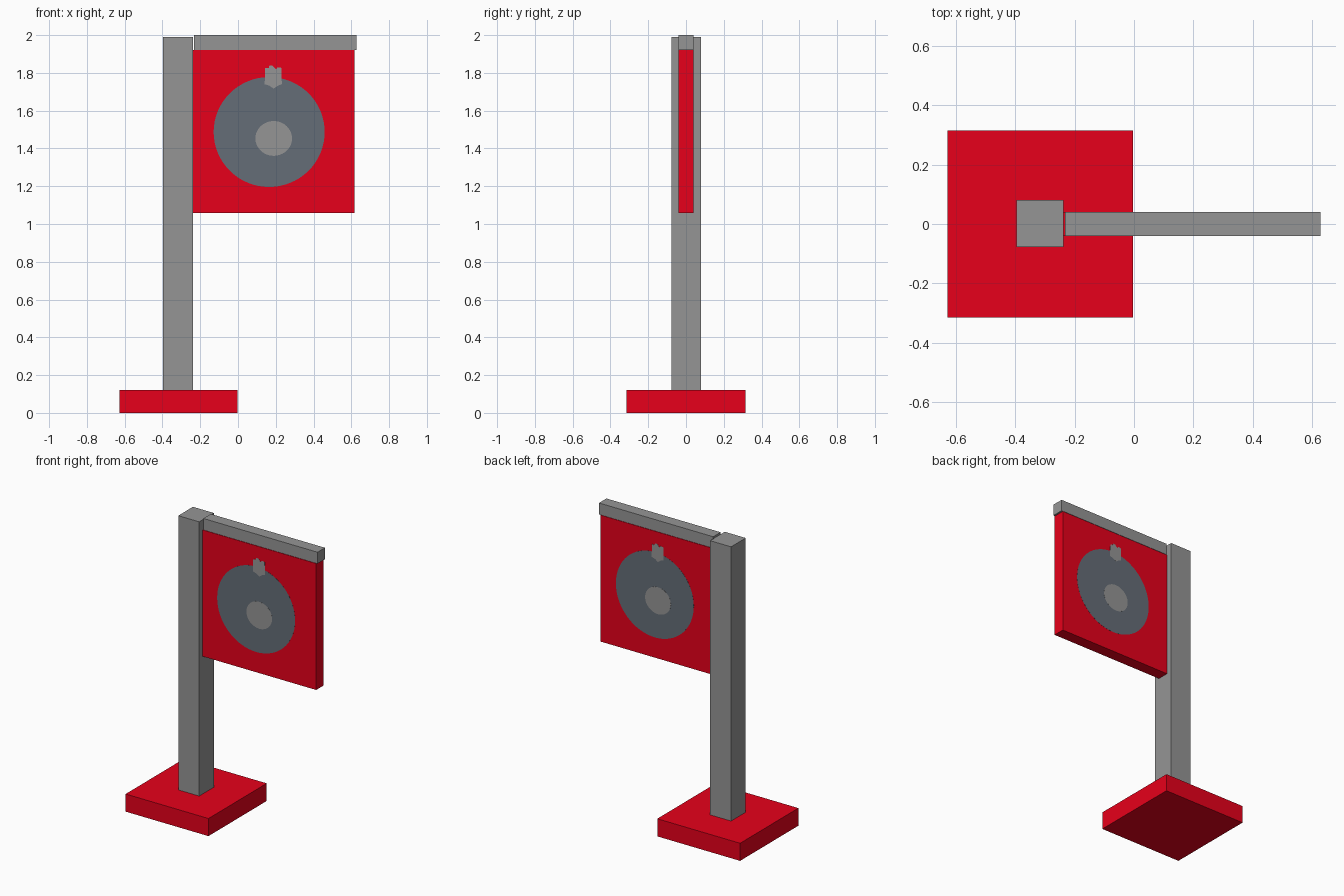
import bpy, math

if "Cube" in bpy.data.objects:
    bpy.data.objects.remove(bpy.data.objects["Cube"])


def material(name, color):
    m = bpy.data.materials.new(name)
    m.diffuse_color = (*color, 1)
    m.use_nodes = True
    m.node_tree.nodes["Principled BSDF"].inputs["Base Color"].default_value = m.diffuse_color
    return m


red = material("red", (0.80, 0.0, 0.0105))
grey = material("mid grey", (0.30, 0.30, 0.30))
slate = material("slate grey", (0.130, 0.154, 0.184))


def make(name, verts, faces, mat):
    me = bpy.data.meshes.new(name)
    me.from_pydata(verts, [], faces)
    me.materials.append(mat)
    ob = bpy.data.objects.new(name, me)
    bpy.context.collection.objects.link(ob)
    return ob


def box(name, x, y, z, mat):
    verts = [(a, b, c) for a in x for b in y for c in z]
    faces = [(0, 1, 3, 2), (4, 6, 7, 5), (0, 4, 5, 1),
             (2, 3, 7, 6), (0, 2, 6, 4), (1, 5, 7, 3)]
    return make(name, verts, faces, mat)


def ellipse(cx, cz, rx, rz, n=64):
    return [(cx + rx * math.cos(2 * math.pi * i / n),
             cz + rz * math.sin(2 * math.pi * i / n)) for i in range(n)]


PIVOT_X, HALF_Y = 0.186, 0.04


def plate(name, outline, depth, mat):
    """Thin painted plate on both panel faces; the back is turned half round."""
    n = len(outline)
    for side, label in ((1, "front"), (-1, "back")):
        verts = [(PIVOT_X + side * (x - PIVOT_X), -side * y, z)
                 for y in (HALF_Y + depth, HALF_Y - 0.001) for x, z in outline]
        faces = [tuple(range(n)), tuple(range(2 * n - 1, n - 1, -1))]
        faces += [(i, i + n, (i + 1) % n + n, (i + 1) % n) for i in range(n)]
        make(f"{label}_{name}", verts, faces, mat)


# Stand
box("base", (-0.628, -0.003), (-0.314, 0.314), (0, 0.12), red)
box("post", (-0.396, -0.238), (-0.078, 0.08), (0.12, 1.99), grey)

# Hanging sign and its top rail
box("sign_panel", (-0.238, 0.618), (-HALF_Y, HALF_Y), (1.058, 1.92), red)
box("top_rail", (-0.233, 0.628), (-HALF_Y, HALF_Y), (1.922, 2.0), grey)

# Painted shapes: disc, hub and small tab
plate("disc", ellipse(0.165, 1.487, 0.294, 0.291), 0.0005, slate)
plate("hub", ellipse(0.189, 1.453, 0.097, 0.092), 0.001, grey)
tab = [(0.141, 1.74), (0.166, 1.732), (0.189, 1.717), (0.211, 1.732), (0.232, 1.74),
       (0.23, 1.827), (0.209, 1.83), (0.201, 1.818), (0.183, 1.838), (0.166, 1.838),
       (0.163, 1.826), (0.144, 1.826)]
plate("tab", tab, 0.001, grey)
